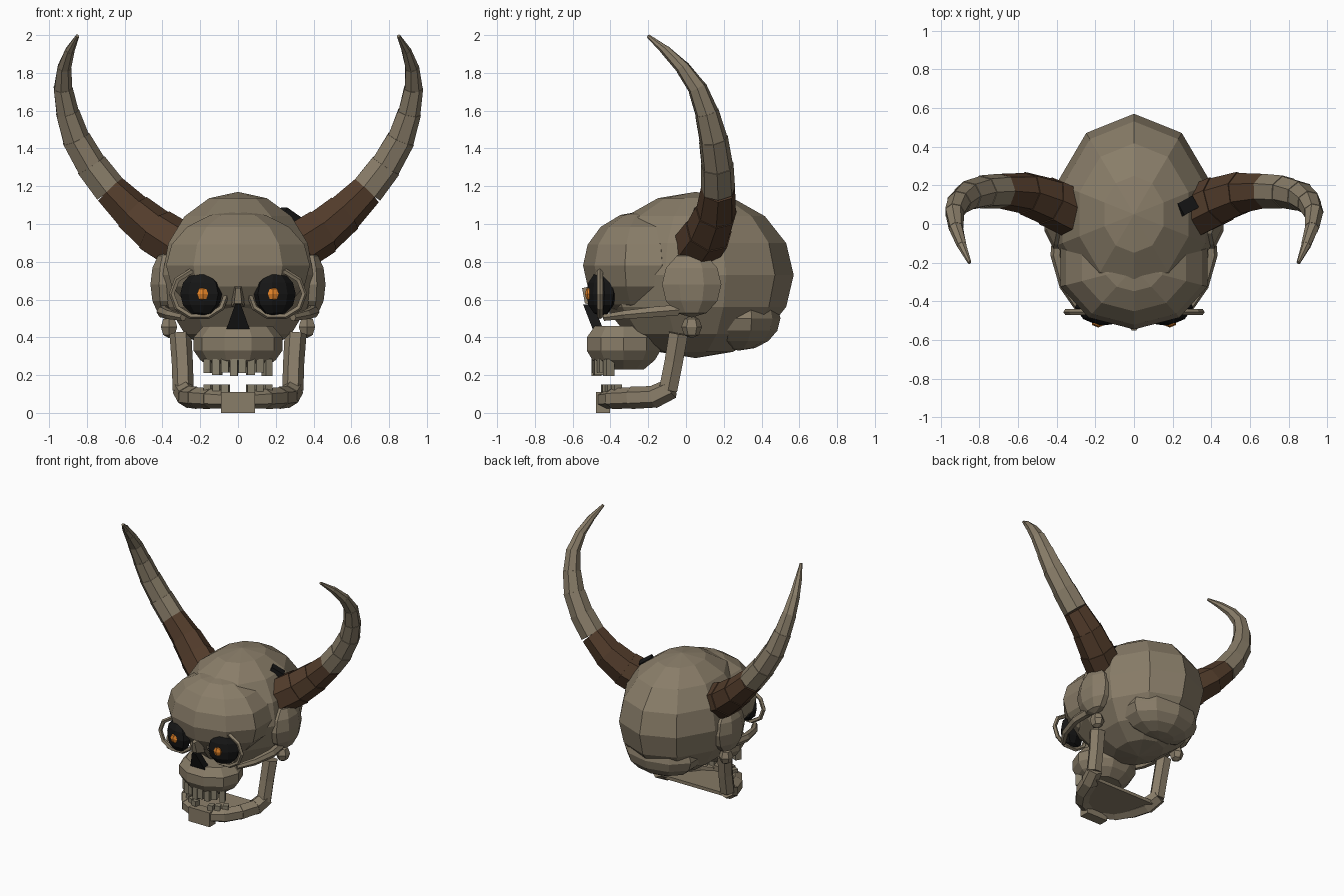
import bpy, bmesh, math
from mathutils import Vector, Matrix, Euler

if "Cube" in bpy.data.objects:
    bpy.data.objects.remove(bpy.data.objects["Cube"])

def mat(name, rgb):
    m = bpy.data.materials.new(name)
    m.diffuse_color = (*rgb, 1)
    m.use_nodes = True
    m.node_tree.nodes["Principled BSDF"].inputs["Base Color"].default_value = m.diffuse_color
    return m

BONE = mat("bone", (0.25, 0.205, 0.14))
TOOTH = mat("tooth", (0.25, 0.22, 0.155))
BROWN = mat("horn_brown", (0.085, 0.045, 0.024))
BLACK = mat("hollow_black", (0.008, 0.008, 0.008))
GLOW = mat("ember", (0.75, 0.22, 0.02))

def finish(bm, name, material):
    bmesh.ops.recalc_face_normals(bm, faces=bm.faces)
    me = bpy.data.meshes.new(name)
    bm.to_mesh(me)
    bm.free()
    me.materials.append(material)
    ob = bpy.data.objects.new(name, me)
    bpy.context.collection.objects.link(ob)
    return ob

def place(loc, scale, rot=(0, 0, 0)):
    return Matrix.LocRotScale(Vector(loc), Euler(rot), Vector(scale))

def ball(name, loc, scale, material=BONE, seg=10, rings=8, rot=(0, 0, 0)):
    # turned so a flat facet faces front and back
    bm = bmesh.new()
    bmesh.ops.create_uvsphere(bm, u_segments=seg, v_segments=rings, radius=1,
                              matrix=Matrix.Rotation(math.pi / 2 + math.pi / seg, 4, 'Z'))
    bmesh.ops.transform(bm, matrix=place(loc, scale, rot), verts=bm.verts)
    return finish(bm, name, material)

def box(name, loc, size, material=BONE, rot=(0, 0, 0)):
    bm = bmesh.new()
    bmesh.ops.create_cube(bm, size=1, matrix=place(loc, size, rot))
    return finish(bm, name, material)

def loft(name, rings, material=BONE):
    bm = bmesh.new()
    vs = [[bm.verts.new(p) for p in ring] for ring in rings]
    n = len(vs[0])
    for a, b in zip(vs, vs[1:]):
        for i in range(n):
            bm.faces.new((a[i], a[(i + 1) % n], b[(i + 1) % n], b[i]))
    bm.faces.new(vs[0])
    bm.faces.new(vs[-1][::-1])
    return finish(bm, name, material)

def tube(name, pts, radii, sides, ref, material=BONE, step=1.0):
    # step > 1 flares the end of each segment into a rib
    pts = [Vector(p) for p in pts]
    rings = []
    for i, p in enumerate(pts):
        t = (pts[min(i + 1, len(pts) - 1)] - pts[max(i - 1, 0)]).normalized()
        u = t.cross(Vector(ref)).normalized()
        v = t.cross(u)
        for k in ((step, 1.0) if step > 1 and 0 < i < len(pts) - 1 else (1.0,)):
            rings.append([p + radii[i] * k * (u * math.cos(a) + v * math.sin(a))
                          for a in [2 * math.pi * (j + .5) / sides for j in range(sides)]])
    return loft(name, rings, material)

# Skull masses
ball("cranium", (0, .05, .73), (.42, .52, .44))
ball("forehead", (0, -.225, .78), (.40, .32, .29))
ball("occipital_bulge", (0, .28, .50), (.30, .22, .17))

# Upper jaw
prof = [(.23, .55), (.28, .85), (.33, 1.0), (.40, 1.0), (.46, .78)]
loft("upper_jaw", [[(.235 * k * math.sin(a), -.33 - .205 * k * math.cos(a), z)
                    for a in [2 * math.pi * (j + .5) / 10 for j in range(10)]] for z, k in prof])

# Nose hole and nasal bone
loft("nose_hole", [[(-.07, y + .0, .42), (.07, y + .0, .42), (.015, y - .06, .575), (-.015, y - .06, .575)]
                   for y in (-.485, -.43)], BLACK)
loft("nasal_bone", [[(-.035, -.46, .56), (.035, -.46, .56), (.02, -.535, .58), (-.02, -.535, .58)],
                    [(-.025, -.47, .68), (.025, -.47, .68), (.012, -.55, .66), (-.012, -.55, .66)]])

# Teeth along the front arcs
for i in range(8):
    x = -.154 + i * .044
    h = (.075, .085, .07, .09)[i % 4]
    box("upper_tooth", (x, -.475 + 2.8 * x * x, .285 - h / 2), (.04, .05, h), TOOTH, (0, 0, x * 3))
for i in (0, 1, 2, 5, 6, 7):
    x = -.154 + i * .044
    box("lower_tooth", (x, -.435 + 2.8 * x * x, .12), (.04, .045, .06), TOOTH, (0, 0, x * 3))

# Chin and jaw floor
box("chin", (0, -.44, .055), (.18, .075, .11))
loft("jaw_floor", [[(-.1, -.43, z), (.1, -.43, z), (.19, -.33, z), (.27, -.1, z + .02),
                    (-.27, -.1, z + .02), (-.19, -.33, z)] for z in (.045, .07)])

HORN = [(.31, .06, .88), (.44, .12, .96), (.56, .16, 1.06), (.68, .17, 1.18), (.78, .165, 1.31),
        (.86, .145, 1.45), (.905, .11, 1.59), (.928, .06, 1.72), (.92, -.02, 1.83),
        (.89, -.11, 1.92), (.85, -.2, 1.995)]
HORN_R = [.135, .125, .108, .092, .084, .075, .062, .05, .037, .025, .01]

for s, side in ((-1, "left"), (1, "right")):
    flip = lambda pts: [(s * x, y, z) for x, y, z in pts]

    # Horn: dark base and pale ribbed tip
    tube(side + "_horn_base", flip(HORN[:4]), HORN_R[:4], 7, (0, 1, 0), BROWN, 1.05)
    tube(side + "_horn_tip", flip(HORN[3:]), HORN_R[3:], 7, (0, 1, 0), BONE, 1.05)

    # Eye socket, rim and ember
    ball(side + "_eye_socket", (s * .195, -.45, .63), (.118, .07, .118), BLACK, 8, 6, (0, 0, s * .4))
    bm = bmesh.new()
    n, m = 10, 5
    g = [[bm.verts.new((s * .205 + (.145 + .016 * math.cos(b)) * math.cos(a), -.455 + .016 * math.sin(b),
                        .63 + (.125 + .016 * math.cos(b)) * math.sin(a)))
          for b in [2 * math.pi * j / m for j in range(m)]] for a in [2 * math.pi * i / n for i in range(n)]]
    for i in range(n):
        for j in range(m):
            k, l = (i + 1) % n, (j + 1) % m
            bm.faces.new((g[i][j], g[k][j], g[k][l], g[i][l]))
    finish(bm, side + "_eye_rim", BONE)
    ball(side + "_eye_ember", (s * .185, -.51, .63), (.037, .025, .037), GLOW, 6, 4)

    # Temple plate, cheek arch and jaw joint
    ball(side + "_temple_plate", (s * .385, .03, .68), (.085, .17, .175), BONE, 8, 6)
    tube(side + "_cheek_arch", flip([(.29, -.43, .505), (.36, -.32, .52), (.40, -.16, .535), (.39, -.04, .545)]),
         [.02, .026, .032, .032], 6, (1, 0, 0))
    ball(side + "_jaw_joint", (s * .365, .03, .455), (.05, .055, .06), BONE, 6, 4)

    # Lower jaw: upright branch and body
    tube(side + "_jaw_branch", flip([(.305, -.04, .42), (.295, -.065, .27), (.29, -.095, .12)]),
         [.058, .056, .056], 6, (1, 0, 0))
    tube(side + "_jaw_body", flip([(.295, -.075, .13), (.265, -.17, .085), (.22, -.29, .08), (.15, -.39, .075),
                                   (.06, -.435, .07)]), [.055, .058, .056, .052, .048], 6, (0, 0, 1), BONE, 1.06)

# Chipped dark hole in the crown
box("crown_hole", (.27, .09, 1.04), (.10, .07, .05), BLACK, (0, .55, .5))
